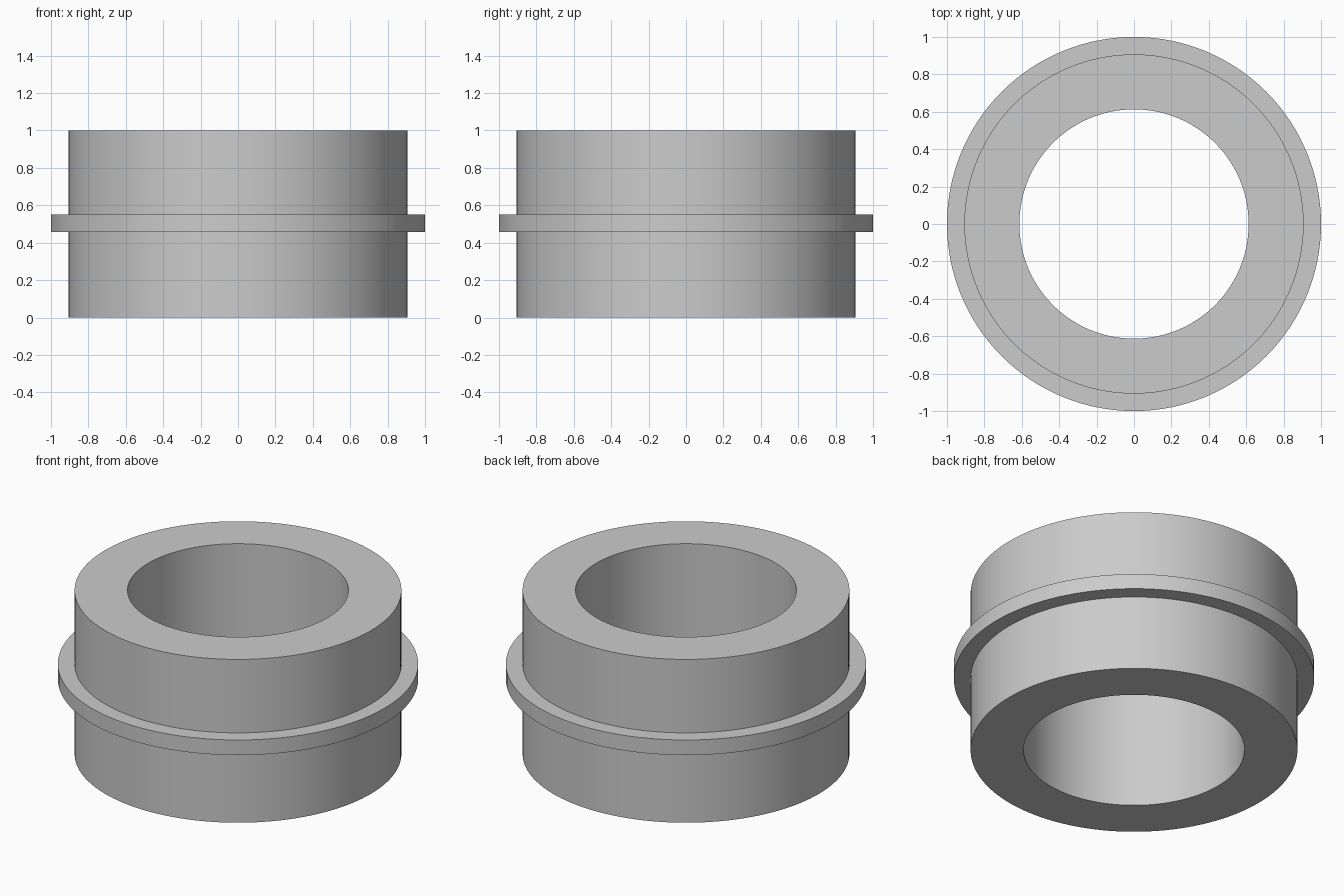
import bpy, bmesh, math

if "Cube" in bpy.data.objects:
    bpy.data.objects.remove(bpy.data.objects["Cube"])

SEGMENTS = 128
BORE_R, BODY_R, FLANGE_R = 0.613, 0.907, 1.0
HEIGHT, FLANGE_LOW, FLANGE_HIGH = 1.0, 0.457, 0.55

# Half cross-section (radius, height), counter-clockwise from the bore's bottom edge
profile = [
    (BORE_R, 0), (BODY_R, 0),
    (BODY_R, FLANGE_LOW), (FLANGE_R, FLANGE_LOW),
    (FLANGE_R, FLANGE_HIGH), (BODY_R, FLANGE_HIGH),
    (BODY_R, HEIGHT), (BORE_R, HEIGHT),
]

grey = bpy.data.materials.new("light_grey")
grey.diffuse_color = (0.6, 0.6, 0.6, 1)
grey.use_nodes = True
grey.node_tree.nodes["Principled BSDF"].inputs["Base Color"].default_value = grey.diffuse_color


def lathe(name, points, material):
    """Revolve a closed cross-section around z."""
    bm = bmesh.new()
    rings = []
    for i in range(SEGMENTS):
        a = 2 * math.pi * i / SEGMENTS
        rings.append([bm.verts.new((r * math.cos(a), r * math.sin(a), z)) for r, z in points])
    n = len(points)
    for i in range(SEGMENTS):
        here, there = rings[i], rings[(i + 1) % SEGMENTS]
        for j in range(n):
            k = (j + 1) % n
            bm.faces.new((here[j], there[j], there[k], here[k]))
    bmesh.ops.recalc_face_normals(bm, faces=bm.faces)
    mesh = bpy.data.meshes.new(name)
    bm.to_mesh(mesh)
    bm.free()
    mesh.materials.append(material)
    obj = bpy.data.objects.new(name, mesh)
    bpy.context.collection.objects.link(obj)
    return obj


# Flanged bushing: straight bore, cylindrical body, thin rim around the middle
bushing = lathe("flanged_bushing", profile, grey)
bpy.context.view_layer.objects.active = bushing
bushing.select_set(True)
bpy.ops.object.shade_smooth_by_angle(angle=math.radians(30))
